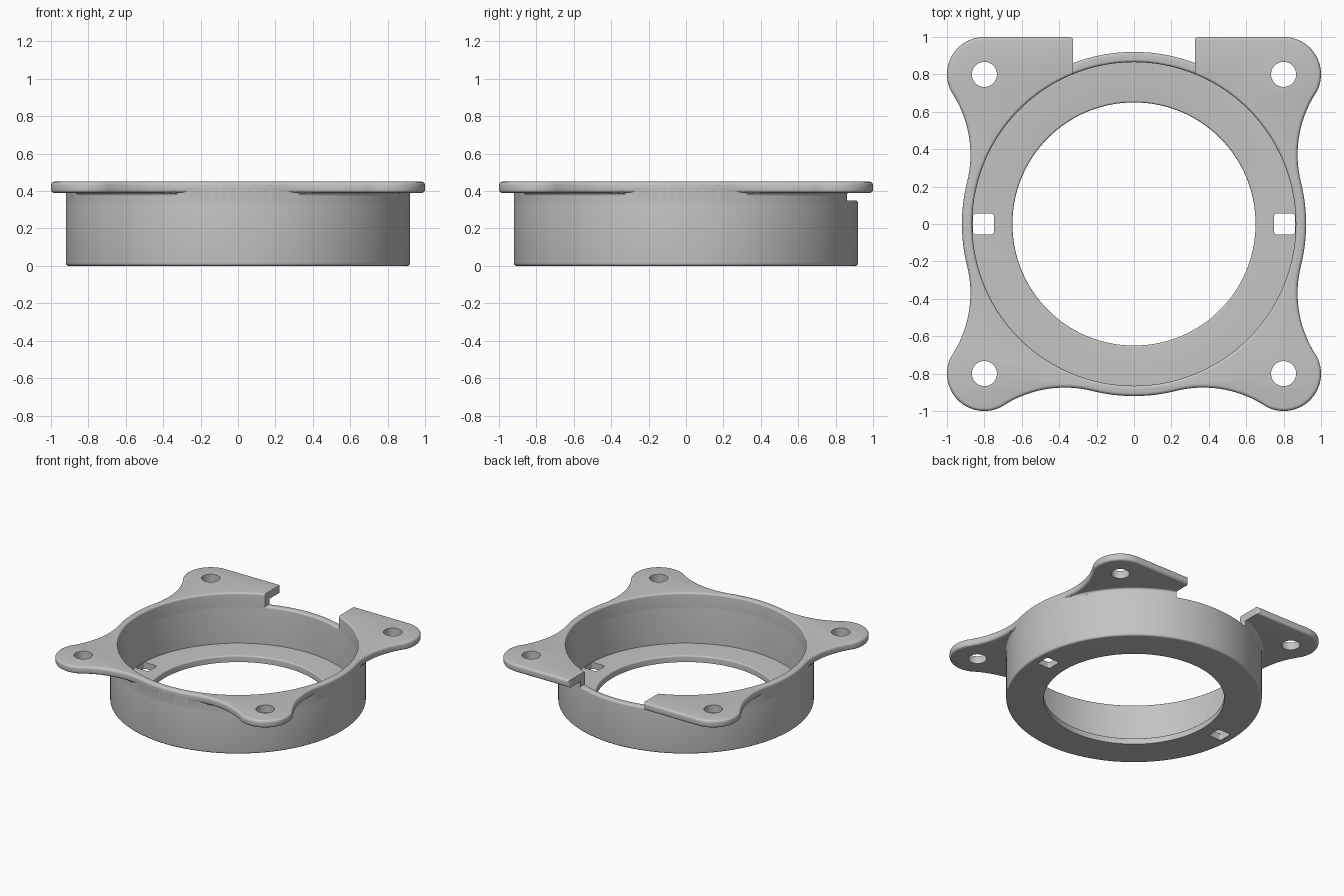
import bpy, bmesh
from math import sin, cos, tau, radians, atan2, degrees
from mathutils import Matrix, Vector

cube = bpy.data.objects.get("Cube")
if cube:
    bpy.data.objects.remove(cube, do_unlink=True)

RIM, BORE, TOP = 0.92, 0.865, 0.45
CORNER, LOBE = 0.8, 0.2
STEPS = 128

grey = bpy.data.materials.new("light_grey")
grey.use_nodes = True
color = (0.55, 0.55, 0.55, 1)
grey.diffuse_color = color
grey.node_tree.nodes["Principled BSDF"].inputs["Base Color"].default_value = color


def finish(name, bm):
    bmesh.ops.remove_doubles(bm, verts=bm.verts, dist=1e-5)
    bmesh.ops.recalc_face_normals(bm, faces=bm.faces)
    mesh = bpy.data.meshes.new(name)
    bm.to_mesh(mesh)
    bm.free()
    mesh.materials.append(grey)
    obj = bpy.data.objects.new(name, mesh)
    bpy.context.collection.objects.link(obj)
    return obj


def arc(cx, cy, r, a, b, n=6):
    return [(cx + r * cos(radians(a + (b - a) * i / n)),
             cy + r * sin(radians(a + (b - a) * i / n))) for i in range(n + 1)]


def lathe(name, profile):
    """Spin a closed (radius, height) profile around z."""
    bm = bmesh.new()
    vs = [bm.verts.new((r, 0, z)) for r, z in profile]
    es = [bm.edges.new((vs[i - 1], vs[i])) for i in range(len(vs))]
    bmesh.ops.spin(bm, geom=vs + es, axis=(0, 0, 1), cent=(0, 0, 0),
                   angle=tau, steps=STEPS, use_merge=True)
    return finish(name, bm)


def prism(name, outline, z0, z1):
    bm = bmesh.new()
    face = bm.faces.new([bm.verts.new((x, y, z0)) for x, y in outline])
    new = bmesh.ops.extrude_face_region(bm, geom=[face])["geom"]
    bmesh.ops.translate(bm, vec=(0, 0, z1 - z0),
                        verts=[v for v in new if isinstance(v, bmesh.types.BMVert)])
    return finish(name, bm)


def circle(x, y, r, n):
    return arc(x, y, r, 0, 360, n)[:-1]


def boolean(obj, tool, operation="DIFFERENCE"):
    mod = obj.modifiers.new(tool.name, "BOOLEAN")
    mod.operation, mod.object, mod.solver = operation, tool, "EXACT"
    tool.hide_render = True
    tool.hide_set(True)


# Open cup with a floor ring, rounded at the foot, the floor hole and the lip
cup = lathe("cup", arc(RIM - 0.015, 0.015, 0.015, -90, 0)
            + arc(RIM - 0.015, 0.335, 0.015, 0, 90)
            + arc(BORE + 0.015, 0.335, 0.015, 90, 180)
            + [(BORE, 0.05)]
            + arc(0.66, 0.04, 0.01, 90, 180)
            + [(0.65, 0)])

# Two square slots through the floor
for side, label in ((1, "left"), (-1, "right")):
    slot = []
    for k in range(4):
        ox, oy = ((1, 1), (-1, 1), (-1, -1), (1, -1))[k]
        slot += arc(side * 0.805 + ox * 0.041, oy * 0.041, 0.015, 90 * k, 90 * k + 90, 4)
    boolean(cup, prism(label + "_slot_cutter", slot, -0.1, 0.2))

# Flange outline: rim arc, hollow flank and round lobe, mirrored on the diagonal
hx, hy = 0.37, 1.482
hollow = Vector((hx, hy)).length - RIM
a_rim = degrees(atan2(hy, hx))
a_lobe = degrees(atan2(hy - CORNER, hx - CORNER))
half = (arc(0, 0, RIM, 90, a_rim, 8)
        + arc(hx, hy, hollow, a_rim - 180, a_lobe - 180, 18)[1:]
        + arc(CORNER, CORNER, LOBE, a_lobe, 90, 6)[1:]
        + arc(CORNER, CORNER, LOBE, 90, 45, 9)[1:])
quarter = half + [(y, x) for x, y in reversed(half)][1:-1]
outline = []
for k in range(4):
    turn = Matrix.Rotation(-k * tau / 4, 2)
    outline += [tuple(turn @ Vector(p)) for p in quarter]
# The back edge runs straight between its two lobes
outline = [(x, y) for x, y in outline if not (y > 0.7 and abs(x) < CORNER - 0.001)]

flange = prism("mounting_flange", outline, 0.39, TOP)
bevel = flange.modifiers.new("rounded_edges", "BEVEL")
bevel.width, bevel.segments = 0.018, 4
bevel.limit_method, bevel.angle_limit = "ANGLE", radians(50)

# Collar joins the flange to the cup; the bore opens with a rounded lip
boolean(flange, prism("collar_solid", circle(0, 0, RIM, STEPS), 0.33, 0.425), "UNION")
bore = lathe("bore_cutter", [(0, 0.2), (BORE, 0.2)]
             + arc(BORE + 0.015, TOP - 0.015, 0.015, 180, 90)
             + [(BORE + 0.015, 0.6), (0, 0.6)])
boolean(flange, bore)

# Back gap between the flange ears
edge = [(0.325, 0.5)] + arc(0.345, 0.98, 0.02, 180, 90) + [(0.345, 1.1)]
gap = edge + [(-x, y) for x, y in reversed(edge)]
boolean(flange, prism("gap_cutter", gap, 0.2, 0.6))

# Screw holes in the lobes
for sx in (-1, 1):
    for sy in (-1, 1):
        hole = prism("screw_hole_cutter", circle(sx * CORNER, sy * CORNER, 0.067, 40), 0.2, 0.6)
        boolean(flange, hole)

# Small fillets between the wall and each ear
section = [(RIM - 0.01, 0.395), (RIM - 0.01, 0.375)] \
    + arc(RIM + 0.015, 0.375, 0.015, 180, 90) + [(RIM + 0.015, 0.395)]
bm = bmesh.new()
for k in range(4):
    start = Matrix.Rotation(radians(90 * k + 21), 3, "Z")
    face = bm.faces.new([bm.verts.new(start @ Vector((r, 0, z))) for r, z in section])
    cap = bmesh.ops.duplicate(bm, geom=[face])["geom"]
    bmesh.ops.spin(bm, geom=[g for g in cap if isinstance(g, bmesh.types.BMFace)],
                   axis=(0, 0, 1), cent=(0, 0, 0), angle=radians(48), steps=20)
fillet = finish("ear_fillets", bm)

# Apply the modifiers, drop the cutters, and smooth the curved surfaces
view = bpy.context.view_layer
for obj in (cup, flange, fillet):
    tools = [m.object for m in obj.modifiers if m.type == "BOOLEAN"]
    bpy.ops.object.select_all(action="DESELECT")
    obj.select_set(True)
    view.objects.active = obj
    for mod in list(obj.modifiers):
        bpy.ops.object.modifier_apply(modifier=mod.name)
    for tool in tools:
        bpy.data.objects.remove(tool, do_unlink=True)
    bpy.ops.object.shade_smooth_by_angle(angle=radians(30))
